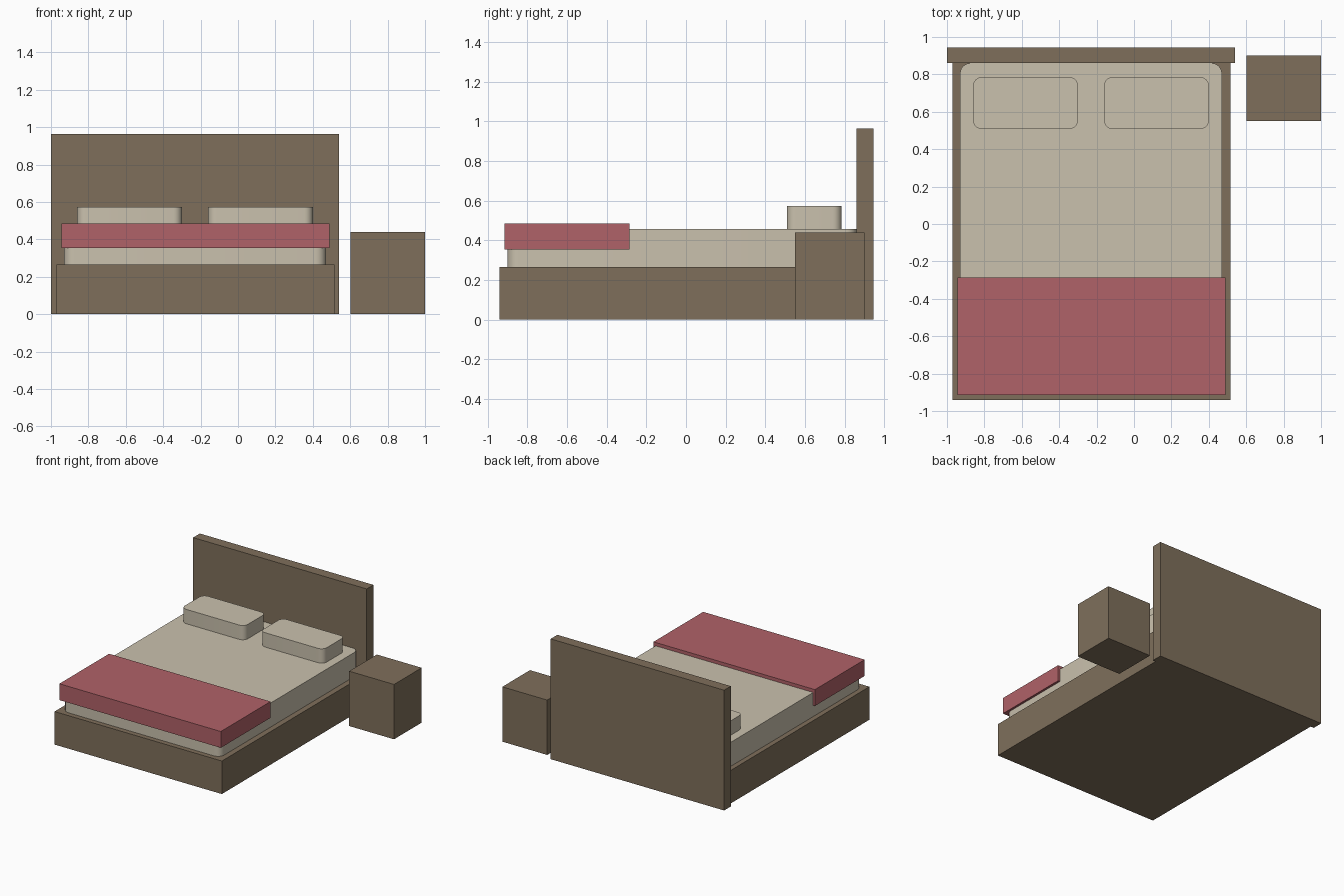
import bpy
import bmesh

cube = bpy.data.objects.get("Cube")
if cube:
    bpy.data.objects.remove(cube, do_unlink=True)


def make_material(name, rgb):
    mat = bpy.data.materials.new(name)
    mat.use_nodes = True
    colour = (*rgb, 1.0)
    mat.diffuse_color = colour
    mat.node_tree.nodes["Principled BSDF"].inputs["Base Color"].default_value = colour
    return mat


wood = make_material("brown_wood", (0.212, 0.159, 0.105))
linen = make_material("cream_linen", (0.590, 0.533, 0.420))
cloth = make_material("rose_cloth", (0.434, 0.122, 0.138))


def block(name, xs, ys, zs, mat, radius=0.0):
    """Box between the given limits, with optional rounded upright corners."""
    bm = bmesh.new()
    bmesh.ops.create_cube(bm, size=1)
    for v in bm.verts:
        for axis, (low, high) in enumerate((xs, ys, zs)):
            v.co[axis] = high if v.co[axis] > 0 else low
    if radius:
        upright = [e for e in bm.edges
                   if abs(e.verts[0].co.z - e.verts[1].co.z) > 0.01]
        bmesh.ops.bevel(bm, geom=upright, offset=radius, segments=6,
                        profile=0.5, affect='EDGES')
    centre = [(a + b) / 2 for a, b in (xs, ys, zs)]
    bmesh.ops.translate(bm, verts=bm.verts, vec=[-c for c in centre])
    mesh = bpy.data.meshes.new(name)
    bm.to_mesh(mesh)
    bm.free()
    mesh.materials.append(mat)
    obj = bpy.data.objects.new(name, mesh)
    obj.location = centre
    bpy.context.collection.objects.link(obj)
    if radius:
        bpy.ops.object.select_all(action='DESELECT')
        obj.select_set(True)
        bpy.context.view_layer.objects.active = obj
        bpy.ops.object.shade_smooth_by_angle()
    return obj


# Bed frame
block("bed_base", (-0.97, 0.515), (-0.94, 0.86), (0, 0.265), wood)
block("headboard", (-1.0, 0.54), (0.86, 0.945), (0, 0.965), wood)

# Bedding
block("mattress", (-0.93, 0.47), (-0.90, 0.86), (0.265, 0.458), linen, 0.055)
block("blanket", (-0.945, 0.488), (-0.915, -0.285), (0.354, 0.485), cloth)
for name, left in (("right_pillow", -0.86), ("left_pillow", -0.16)):
    block(name, (left, left + 0.56), (0.508, 0.785), (0.458, 0.573), linen, 0.045)

# Bedside table
block("nightstand", (0.602, 1.0), (0.55, 0.90), (0, 0.44), wood)
